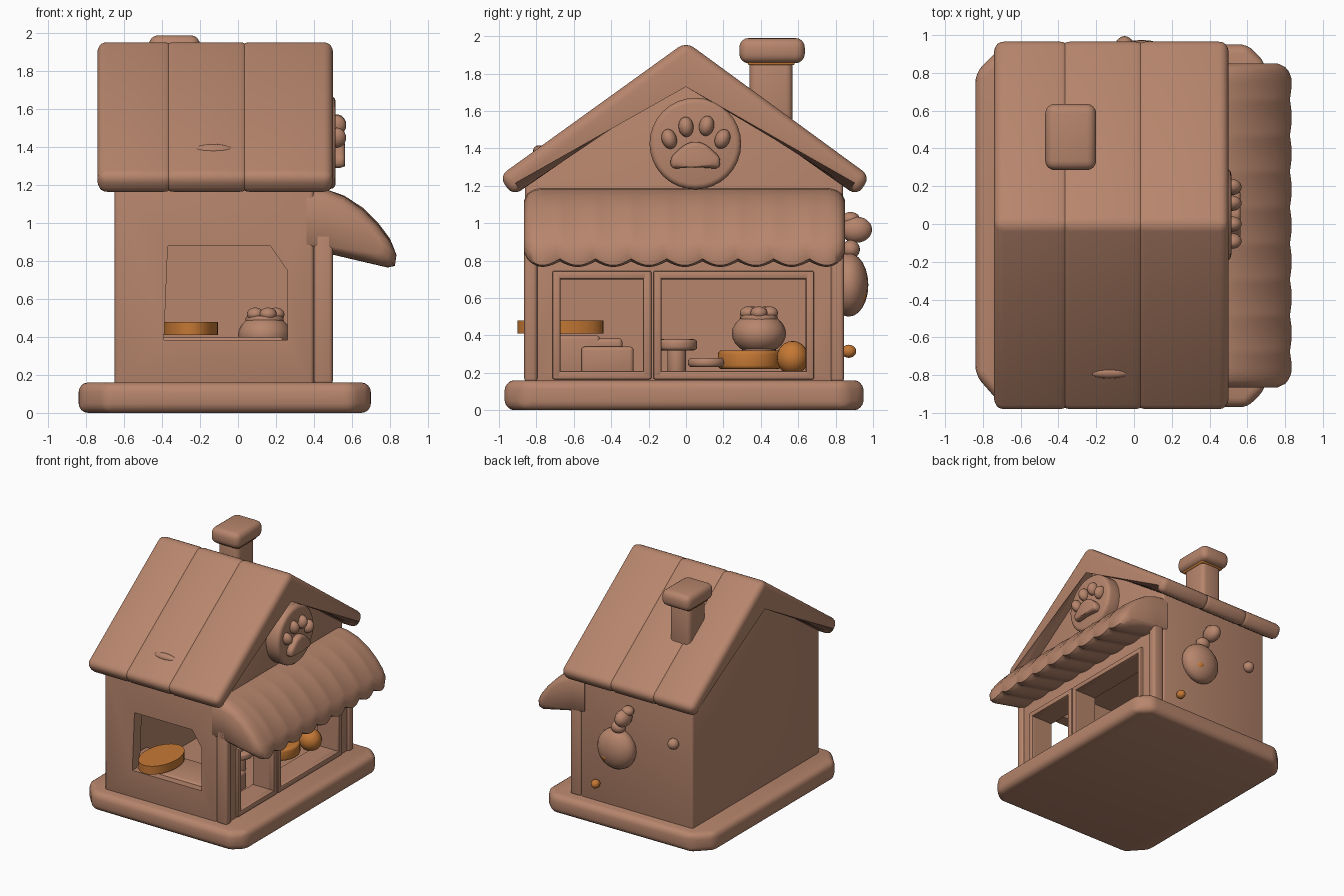
import bpy, bmesh, math
from mathutils import Vector, Matrix

if "Cube" in bpy.data.objects:
    bpy.data.objects.remove(bpy.data.objects["Cube"])


def material(name, rgb):
    m = bpy.data.materials.new(name)
    m.diffuse_color = (*rgb, 1)
    m.use_nodes = True
    m.node_tree.nodes["Principled BSDF"].inputs["Base Color"].default_value = m.diffuse_color
    return m


BROWN = material("clay brown", (0.47, 0.235, 0.15))
ORANGE = material("baked orange", (0.56, 0.19, 0.035))


def finish(name, bm, mat=BROWN, bevel=0, seg=3, angle=40):
    if bevel:
        bmesh.ops.bevel(bm, geom=bm.edges[:], offset=bevel, segments=seg,
                        profile=0.5, affect='EDGES', clamp_overlap=True)
    bmesh.ops.recalc_face_normals(bm, faces=bm.faces)
    me = bpy.data.meshes.new(name)
    bm.to_mesh(me)
    bm.free()
    ob = bpy.data.objects.new(name, me)
    bpy.context.collection.objects.link(ob)
    me.materials.append(mat)
    smooth(ob, angle)
    return ob


def smooth(ob, angle=40):
    bpy.ops.object.select_all(action='DESELECT')
    ob.select_set(True)
    bpy.context.view_layer.objects.active = ob
    bpy.ops.object.shade_smooth_by_angle(angle=math.radians(angle))


def prism(name, pts, axis, a, b, mat=BROWN, bevel=0, seg=3):
    """Extrude a 2D outline along x (points are y,z) or y (points are x,z)."""
    bm = bmesh.new()
    rings = [[bm.verts.new((t, p, q) if axis == 'x' else (p, t, q)) for p, q in pts]
             for t in (a, b)]
    bm.faces.new(rings[0])
    bm.faces.new(rings[1])
    n = len(pts)
    for i in range(n):
        j = (i + 1) % n
        bm.faces.new((rings[0][i], rings[0][j], rings[1][j], rings[1][i]))
    return finish(name, bm, mat, bevel, seg)


def box(name, x, y, z, mat=BROWN, bevel=0.02, seg=3):
    return prism(name, [(y[0], z[0]), (y[1], z[0]), (y[1], z[1]), (y[0], z[1])],
                 'x', x[0], x[1], mat, bevel, seg)


def ball(name, c, r, mat=BROWN, rot=0):
    bm = bmesh.new()
    bmesh.ops.create_uvsphere(bm, u_segments=20, v_segments=12, radius=1)
    bm.transform(Matrix.Translation(c) @ Matrix.Rotation(rot, 4, 'X') @ Matrix.Diagonal((*r, 1)))
    return finish(name, bm, mat, angle=80)


def disc(name, c, r, h, mat=BROWN, axis='z', bevel=0.02):
    bm = bmesh.new()
    bmesh.ops.create_cone(bm, cap_ends=True, segments=32, radius1=r, radius2=r, depth=h)
    caps = [e for e in bm.edges if abs(e.verts[0].co.z - e.verts[1].co.z) < 1e-5]
    bmesh.ops.bevel(bm, geom=caps, offset=bevel, segments=3, profile=0.5, affect='EDGES')
    rot = Matrix.Rotation(math.pi / 2, 4, 'Y') if axis == 'x' else Matrix.Identity(4)
    bm.transform(Matrix.Translation(c) @ rot)
    return finish(name, bm, mat)


def cut(ob, cutters):
    for c in cutters:
        m = ob.modifiers.new("cut", 'BOOLEAN')
        m.operation, m.solver, m.object = 'DIFFERENCE', 'EXACT', c
        bpy.context.view_layer.objects.active = ob
        bpy.ops.object.modifier_apply(modifier=m.name)
    smooth(ob)


# Base slab with rounded corners
base = [(-0.84, -0.80), (-0.70, -0.96), (0.60, -0.97), (0.70, -0.87),
        (0.70, 0.85), (0.60, 0.95), (-0.70, 0.94), (-0.84, 0.80)]
bm = bmesh.new()
low = bm.faces.new([bm.verts.new((x, y, 0)) for x, y in base])
ext = bmesh.ops.extrude_face_region(bm, geom=[low])
bmesh.ops.translate(bm, verts=[v for v in ext['geom'] if isinstance(v, bmesh.types.BMVert)],
                    vec=(0, 0, 0.16))
finish("base_slab", bm, bevel=0.05, seg=4)

# House body and shop front, hollowed and cut with windows
WINDOWS = [(-0.67, -0.23), (-0.13, 0.64)]
body = prism("house_walls", [(-0.86, 0.13), (0.84, 0.13), (0.84, 1.22), (0, 1.83), (-0.86, 1.22)],
             'x', -0.65, 0.40, bevel=0.02)
front = box("shop_front", (0.33, 0.48), (-0.85, 0.83), (0.13, 0.92), bevel=0.025)
cavity = box("cavity_cutter", (-0.55, 0.30), (-0.76, 0.74), (0.20, 1.12), bevel=0)
openings = [box("window_cutter", (0.2, 0.6), w, (0.21, 0.70), bevel=0) for w in WINDOWS]
side = prism("side_window_cutter", [(-0.39, 0.385), (0.26, 0.385), (0.26, 0.75),
                                    (0.17, 0.88), (-0.37, 0.88)], 'y', -1.0, -0.7)
cut(body, [cavity, side] + openings)
cut(front, openings)
for c in [cavity, side] + openings:
    bpy.data.objects.remove(c)

# Raised trim around the shop windows, and corner posts
for a, b in WINDOWS:
    for y in ((a - 0.045, a), (b, b + 0.045)):
        box("window_trim_side", (0.44, 0.50), y, (0.17, 0.74), bevel=0.01, seg=2)
    for z in ((0.165, 0.21), (0.70, 0.745)):
        box("window_trim_bar", (0.44, 0.50), (a - 0.045, b + 0.045), z, bevel=0.01, seg=2)
for y in (-0.83, 0.81):
    box("corner_post", (0.40, 0.50), (y - 0.035, y + 0.035), (0.15, 0.95))

# Roof made of three overlapping rounded panels
roof = [(0, 1.97), (-1.0, 1.25), (-0.925, 1.145), (0, 1.79), (0.915, 1.145), (0.985, 1.25)]
for a, b in ((-0.74, -0.34), (-0.39, 0.06), (0.01, 0.50)):
    prism("roof_panel", roof, 'x', a, b, bevel=0.05, seg=4)
ball("roof_chip", (-0.13, -0.79, 1.39), (0.10, 0.03, 0.025), rot=0.6)

# Chimney
box("chimney_stack", (-0.43, -0.24), (0.34, 0.57), (1.45, 1.90), bevel=0.035)
box("chimney_band", (-0.44, -0.23), (0.33, 0.58), (1.845, 1.87), ORANGE, bevel=0.008)
box("chimney_cap", (-0.47, -0.20), (0.285, 0.635), (1.855, 1.99), bevel=0.05, seg=4)

# Scalloped awning: rounded cross-section swept along y
section = [(0.36, 1.19), (0.46, 1.18), (0.56, 1.145), (0.66, 1.08), (0.74, 1.0), (0.80, 0.92),
           (0.825, 0.86), (0.815, 0.81), (0.78, 0.795), (0.65, 0.82), (0.50, 0.85), (0.36, 0.87)]
SCALLOPS, SUB = 9, 10
N = SCALLOPS * SUB
bm = bmesh.new()
rings = []
for i in range(N + 1):
    t = i / N
    y = -0.865 + 1.715 * t
    bulge = abs(math.sin(math.pi * t * SCALLOPS))
    d = min(1, min(t, 1 - t) / 0.06)
    s = 0.72 + 0.28 * math.sqrt(1 - (1 - d) ** 2)
    ring = []
    for k, (x, z) in enumerate(section):
        w = max(0, 1 - abs(k - 7) / 6)          # strongest at the hanging lip
        x = 0.36 + (x - 0.36) * (0.5 + s / 2) + 0.012 * bulge * w
        z = 0.95 + (z - 0.95) * s - 0.035 * bulge * w
        ring.append(bm.verts.new((x, y, z)))
    rings.append(ring)
n = len(section)
for r0, r1 in zip(rings, rings[1:]):
    for k in range(n):
        j = (k + 1) % n
        bm.faces.new((r0[k], r0[j], r1[j], r1[k]))
bm.faces.new(rings[0])
bm.faces.new(rings[-1])
finish("awning", bm, angle=50)

# Round gable sign with a paw
disc("sign_disc", (0.44, 0.05, 1.425), 0.245, 0.15, axis='x', bevel=0.03)
for y, z, r in ((-0.09, 1.45, 0.3), (0.0, 1.515, 0.1), (0.11, 1.52, -0.2), (0.195, 1.45, -0.4)):
    ball("paw_toe", (0.52, y, z), (0.05, 0.04, 0.054), rot=r)
prism("paw_pad", [(-0.08, 1.29), (0.05, 1.30), (0.18, 1.29), (0.185, 1.35), (0.11, 1.42),
                  (0.05, 1.44), (-0.01, 1.42), (-0.085, 1.35)], 'x', 0.48, 0.565, bevel=0.025)

# Ornaments on the far side wall
ball("wall_pouch", (0.04, 0.87, 0.67), (0.17, 0.105, 0.17))
ball("pouch_knot", (0.02, 0.88, 0.86), (0.06, 0.05, 0.05))
ball("wall_blob", (-0.05, 0.91, 0.965), (0.06, 0.085, 0.07))
ball("wall_blob_tip", (-0.07, 0.88, 1.02), (0.05, 0.05, 0.04))
ball("pouch_patch", (0.09, 0.92, 0.61), (0.05, 0.045, 0.04), ORANGE)
ball("wall_knob", (-0.48, 0.855, 0.84), (0.045, 0.045, 0.045))
ball("wall_bead", (0.24, 0.87, 0.315), (0.035, 0.04, 0.035), ORANGE)

# Counter inside the side window with an orange loaf
box("counter", (-0.54, 0.24), (-0.80, -0.46), (0.18, 0.40))
bm = bmesh.new()
bmesh.ops.create_cone(bm, cap_ends=True, segments=32, radius1=1, radius2=1, depth=1)
bm.transform(Matrix.Translation((-0.25, -0.67, 0.445)) @ Matrix.Diagonal((0.145, 0.23, 0.07, 1)))
finish("orange_loaf", bm, ORANGE)
box("display_box", (0.0, 0.28), (-0.56, -0.28), (0.19, 0.34))
box("display_lid", (0.05, 0.24), (-0.53, -0.34), (0.32, 0.385))

# Goods in the large window
disc("small_table_top", (0.05, -0.05, 0.35), 0.11, 0.06)
disc("small_table_leg", (0.05, -0.05, 0.27), 0.05, 0.16)
disc("plate", (0.20, 0.11, 0.255), 0.10, 0.05)
disc("orange_tray", (0.14, 0.34, 0.27), 0.17, 0.10, ORANGE)
disc("pot_foot", (0.14, 0.39, 0.32), 0.09, 0.06)
ball("pot", (0.14, 0.39, 0.41), (0.14, 0.145, 0.11))
disc("pot_rim", (0.14, 0.39, 0.49), 0.10, 0.04, bevel=0.012)
for k in range(5):
    a = k * math.tau / 5
    ball("pot_bun", (0.14 + 0.06 * math.cos(a), 0.39 + 0.06 * math.sin(a), 0.52), (0.045, 0.045, 0.035))
ball("orange_bun", (0.28, 0.57, 0.28), (0.09, 0.085, 0.09), ORANGE)
